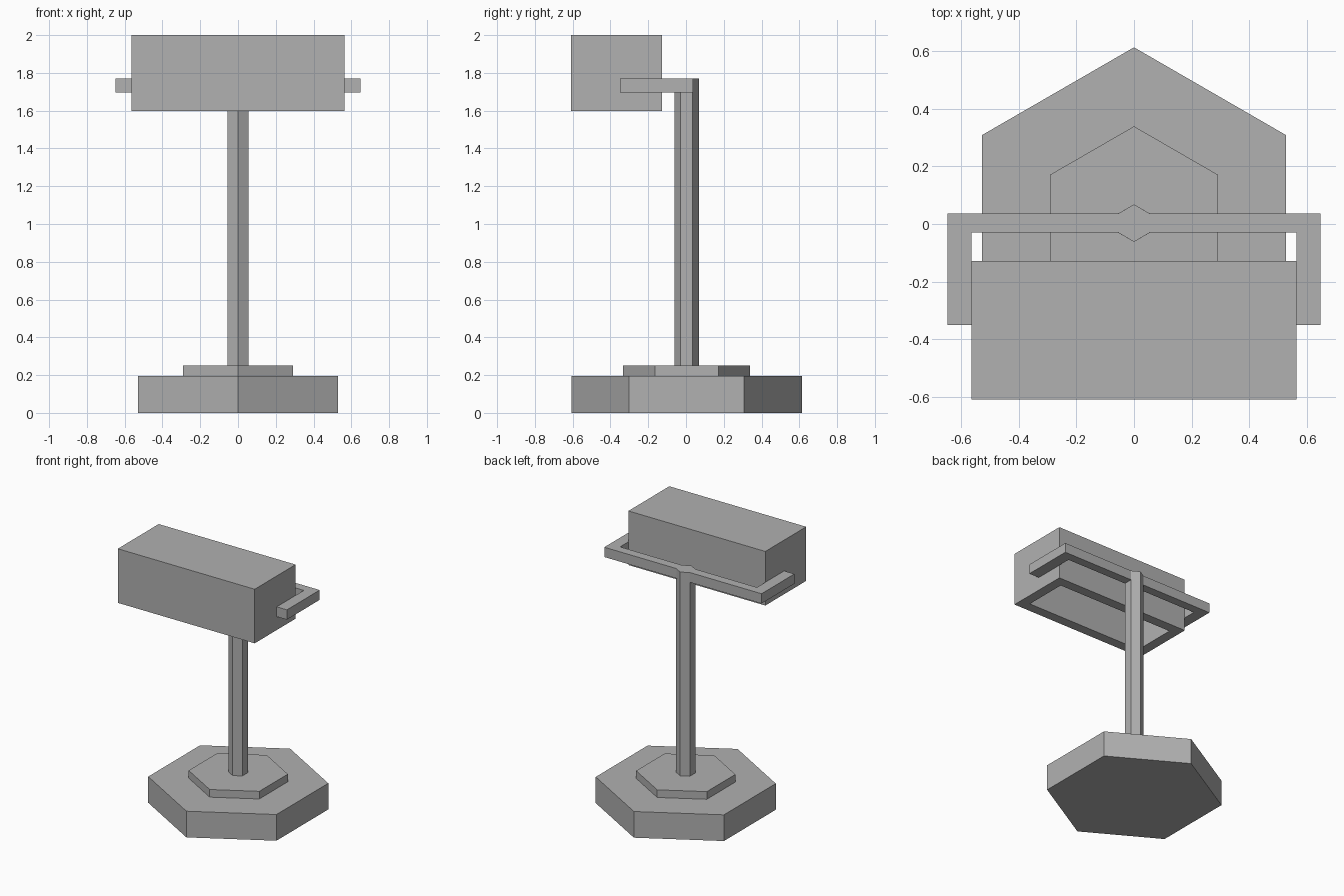
import bpy, bmesh, math

if "Cube" in bpy.data.objects:
    bpy.data.objects.remove(bpy.data.objects["Cube"])

grey = bpy.data.materials.new("dark_grey")
grey.diffuse_color = (0.44, 0.44, 0.44, 1)
grey.use_nodes = True
grey.node_tree.nodes["Principled BSDF"].inputs["Base Color"].default_value = grey.diffuse_color
Y_SHIFT = 0.003  # centres the whole model on y


def prism(name, points, z0, z1):
    """Extrude a flat outline from z0 up to z1."""
    bm = bmesh.new()
    face = bm.faces.new([bm.verts.new((x, y + Y_SHIFT, z0)) for x, y in points])
    ext = bmesh.ops.extrude_face_region(bm, geom=[face])
    top = [v for v in ext["geom"] if isinstance(v, bmesh.types.BMVert)]
    bmesh.ops.translate(bm, verts=top, vec=(0, 0, z1 - z0))
    bmesh.ops.recalc_face_normals(bm, faces=bm.faces)
    mesh = bpy.data.meshes.new(name)
    bm.to_mesh(mesh)
    bm.free()
    mesh.materials.append(grey)
    obj = bpy.data.objects.new(name, mesh)
    bpy.context.collection.objects.link(obj)
    return obj


def hexagon(r):
    """Hexagon with a corner pointing along y."""
    return [(r * math.sin(i * math.pi / 3), r * math.cos(i * math.pi / 3)) for i in range(6)]


POLE_R = 0.065
ARM_Z0, ARM_Z1 = 1.697, 1.77

# Stepped hexagonal base and pole
prism("base", hexagon(0.61), 0, 0.195)
prism("base_step", hexagon(0.336), 0.195, 0.252)
prism("pole", hexagon(POLE_R), 0.252, ARM_Z0)

# U-shaped bracket with the pole's corners showing at its middle
half = [(0.055, 0.033), (0.648, 0.033), (0.648, -0.353),
        (0.564, -0.353), (0.564, -0.033), (0.055, -0.033)]
mirrored = [(-x, y) for x, y in reversed(half)]
prism("bracket", [(0, POLE_R)] + half + [(0, -POLE_R)] + mirrored, ARM_Z0, ARM_Z1)

# Lamp head: box hollowed out from below
WALL = 0.075
HEAD_Z0, HEAD_Z1 = 1.597, 2.0
head = prism("lamp_head", [(-0.564, -0.612), (0.564, -0.612),
                           (0.564, -0.131), (-0.564, -0.131)], HEAD_Z0, HEAD_Z1)
bm = bmesh.new()
bm.from_mesh(head.data)
bottom = min(bm.faces, key=lambda f: f.calc_center_median().z)
bmesh.ops.inset_region(bm, faces=[bottom], thickness=WALL, use_even_offset=True)
cavity = bmesh.ops.extrude_discrete_faces(bm, faces=[bottom])["faces"][0]
bmesh.ops.translate(bm, verts=cavity.verts, vec=(0, 0, HEAD_Z1 - HEAD_Z0 - WALL))
bm.to_mesh(head.data)
bm.free()
